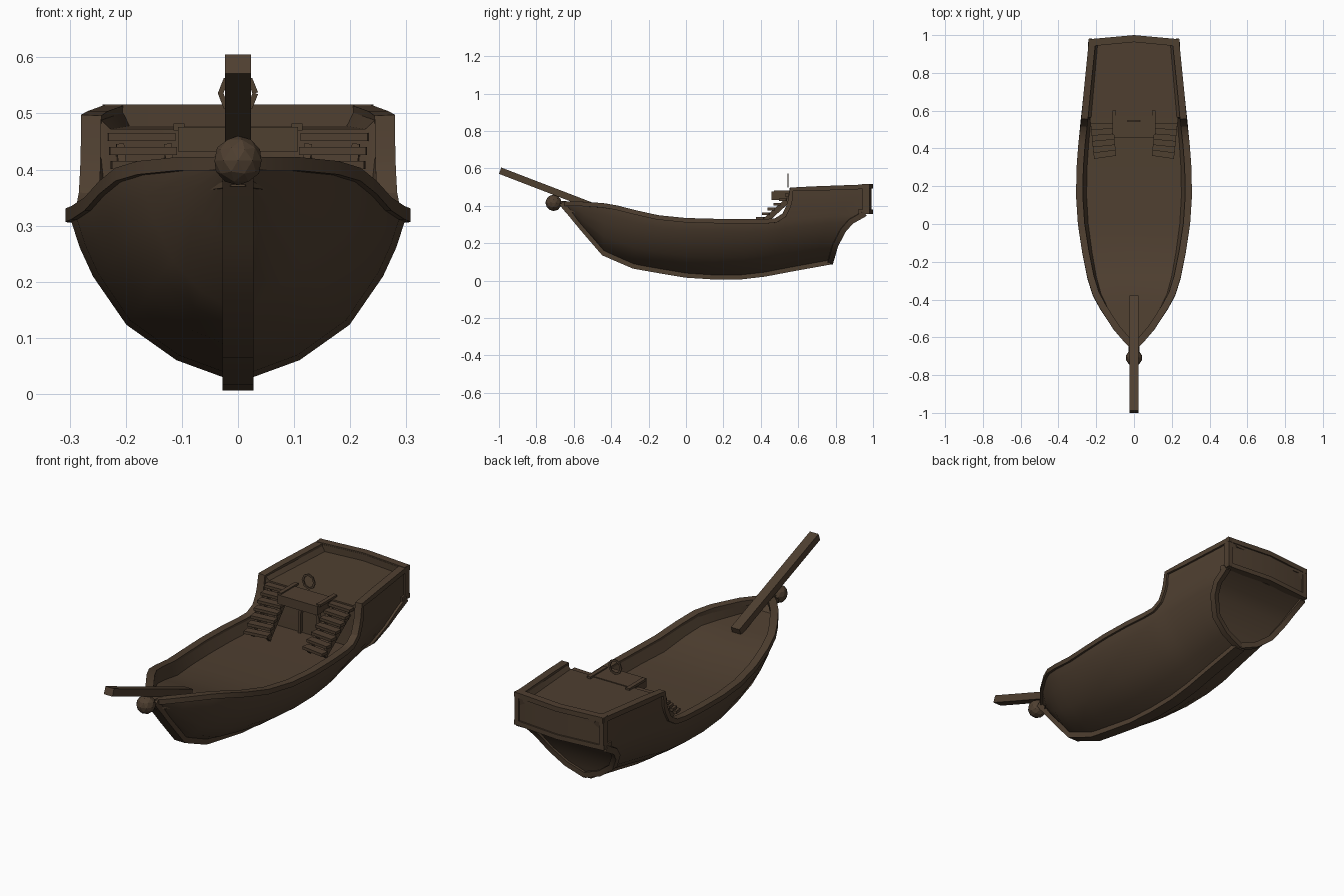
import bpy, bmesh, math
from mathutils import Vector, Matrix

if "Cube" in bpy.data.objects:
    bpy.data.objects.remove(bpy.data.objects["Cube"])

wood = bpy.data.materials.new("dark_brown_wood")
wood.diffuse_color = (0.078, 0.05, 0.03, 1)
wood.use_nodes = True
wood.node_tree.nodes["Principled BSDF"].inputs["Base Color"].default_value = wood.diffuse_color


def finish(bm, name, mirror=False, angle=30):
    bmesh.ops.recalc_face_normals(bm, faces=bm.faces)
    me = bpy.data.meshes.new(name)
    bm.to_mesh(me)
    bm.free()
    me.materials.append(wood)
    for p in me.polygons:
        p.use_smooth = True
    me.set_sharp_from_angle(angle=math.radians(angle))
    ob = bpy.data.objects.new(name, me)
    bpy.context.scene.collection.objects.link(ob)
    if mirror:
        ob.modifiers.new("mirror", 'MIRROR').use_mirror_merge = False
    return ob


def lerp(table, t):
    if t <= table[0][0]:
        return table[0][1]
    for (a, p), (b, q) in zip(table, table[1:]):
        if t <= b:
            return p + (q - p) * (t - a) / (b - a)
    return table[-1][1]


def box(name, x, y, z, mirror=False, turn=0):
    bm = bmesh.new()
    c = Vector((sum(x) / 2, sum(y) / 2, sum(z) / 2))
    m = Matrix.Translation(c) @ Matrix.Rotation(turn, 4, 'Z') @ Matrix.Diagonal(
        (x[1] - x[0], y[1] - y[0], z[1] - z[0], 1))
    bmesh.ops.create_cube(bm, size=1, matrix=m)
    return finish(bm, name, mirror)


def sweep(name, pts, w, h, hint=(1, 0, 0), mirror=False):
    """Rectangular bar along a path; w is measured along the hint axis."""
    pts = [Vector(p) for p in pts]
    hint = Vector(hint)
    bm = bmesh.new()
    rings = []
    for i, p in enumerate(pts):
        a = (p - pts[i - 1]).normalized() if i else Vector()
        b = (pts[i + 1] - p).normalized() if i < len(pts) - 1 else Vector()
        t = (a + b).normalized()
        s = (hint - t * hint.dot(t)).normalized()
        n = t.cross(s)
        rings.append([bm.verts.new(p + s * (w / 2 * i1) + n * (h / 2 * i2))
                      for i1, i2 in ((1, 1), (-1, 1), (-1, -1), (1, -1))])
    for r, q in zip(rings, rings[1:]):
        for k in range(4):
            bm.faces.new((r[k], r[(k + 1) % 4], q[(k + 1) % 4], q[k]))
    bm.faces.new(rings[0])
    bm.faces.new(rings[-1])
    return finish(bm, name, mirror)


# Hull lines: half breadth, sheer, keel, deck height, stern overhang
BREADTH = [(-.65, .018), (-.62, .04), (-.55, .1), (-.44, .172), (-.37, .21), (-.28, .238),
           (-.15, .264), (0, .287), (.15, .297), (.3, .294), (.42, .285), (.56, .27), (.98, .228)]
SHEER = [(-.65, .411), (-.55, .41), (-.44, .402), (-.37, .39), (-.28, .367), (-.15, .338), (0, .323),
         (.15, .319), (.42, .317), (.48, .322), (.525, .35), (.547, .395), (.556, .425),
         (.564, .488), (.98, .503)]
KEEL = [(-.65, .395), (-.62, .36), (-.55, .275), (-.44, .147), (-.28, .078), (-.15, .055), (0, .03),
        (.2, .017), (.36, .024), (.56, .062), (.77, .1)]
DECK = [(-.65, .37), (-.37, .342), (-.15, .285), (.1, .272), (.556, .272), (.564, .472), (.77, .478)]
STERN = [(.1, .77), (.2, .80), (.26, .83), (.31, .87), (.345, .92), (.365, .97), (.38, .98)]
SECTION = [(0, 0), (.37, .14), (.67, .36), (.87, .66), (.95, .84), (1, 1)]
STATIONS = [-.65, -.62, -.55, -.44, -.37, -.28, -.15, 0, .15, .3, .42, .48, .525, .547, .556,
            .564, .62, .7, .77]


def half_ring(u):
    w = max(0, (u - .564) / .206)
    zt, zk, zd = lerp(SHEER, u + w * .21), lerp(KEEL, u), lerp(DECK, u)
    zr = zk + (zt - zk) * .96 if u < .45 else min(zt - .012, .31 + .05 * (u - .45) / .32)

    def pt(f, z, inset=0):
        y = u + w * (lerp(STERN, z) - .77)
        return Vector((max(0, f * lerp(BREADTH, y) - inset), y, z))
    ring = [pt(f, zk + g * (zr - zk)) for f, g in SECTION]
    ring.append(pt(1, zt))
    ins = min(.026, lerp(BREADTH, u) * .4)
    ring += [pt(1, zt, ins), pt(.88, zd, ins * .4), pt(0, zd)]
    return ring


# Hull with bulwarks, decks and stern in one closed shell
halves = [half_ring(u) for u in STATIONS]
bm = bmesh.new()
flip = Vector((-1, 1, 1))
rings = [[bm.verts.new(p) for p in h] + [bm.verts.new(p * flip) for p in h[8:0:-1]] for h in halves]
for r, q in zip(rings, rings[1:]):
    for k in range(18):
        bm.faces.new((r[k], r[(k + 1) % 18], q[(k + 1) % 18], q[k]))
bm.faces.new(rings[0])
e = rings[-1]
bm.faces.new((e[0], e[1], e[17]))
for j in range(1, 6):
    bm.faces.new((e[j], e[j + 1], e[17 - j], e[18 - j]))
bm.faces.new(e[6:13])
finish(bm, "hull", angle=35)

# Rails, keel and stern trim
rail = [h[6] - Vector((min(.008, h[6].x), 0, 0)) for h in halves]
rail[0].x = 0
sweep("rail", rail, .036, .024, mirror=True)
keel = [(0, -.665, .415)] + [h[0] for h in halves]
sweep("keel", keel, .056, .028)
sweep("counter_rim", [h for h in halves[-1][:6]], .03, .026, (0, 1, 0), mirror=True)

# Stern panel, slightly bowed, with a raised frame


def bow_bar(name, z0, z1, y, depth, half):
    zc = (z0 + z1) / 2
    sweep(name, [(-half, y - .022, zc), (0, y, zc), (half, y - .022, zc)], depth, z1 - z0, (0, 1, 0))


bow_bar("stern_panel", .365, .51, .978, .03, .23)
bow_bar("stern_top_rail", .492, .516, .982, .036, .24)
bow_bar("stern_bottom_rail", .357, .38, .982, .036, .24)
box("stern_post", (.216, .24), (.945, .98), (.36, .514), mirror=True)
# Lower trim on the sides of the stern cabin
sweep("cabin_side_trim", [(.229, .975, .37), (.236, .92, .37)], .014, .02, mirror=True)

# Bowsprit and figurehead ball
sweep("bowsprit", [(0, -.994, .588), (0, -.385, .354)], .046, .036)
bm = bmesh.new()
bmesh.ops.create_icosphere(bm, subdivisions=2, radius=.044,
                           matrix=Matrix.Translation((0, -.708, .416)))
finish(bm, "figurehead_ball", angle=5)
box("figurehead_neck", (-.015, .015), (-.69, -.64), (.4, .425))

# Balcony in front of the quarterdeck
box("balcony", (-.107, .107), (.458, .575), (.432, .476))
box("balcony_curb", (.095, .115), (.47, .6), (.47, .482), mirror=True)

# Arched cabin door
arch = [(-.05, .553, .272), (-.05, .553, .365)]
arch += [(-.05 * math.cos(a), .553, .365 + .05 * math.sin(a))
         for a in [math.pi * k / 6 for k in range(1, 6)]]
arch += [(.05, .553, .365), (.05, .553, .272)]
sweep("door_frame", arch, .02, .014, (0, 1, 0))

# Two flights of stairs
for i in range(7):
    k = i / 6
    y = .55 - .178 * k
    box(f"stair_step_{i + 1}", (.112 - .016 * k, .232 - .018 * k), (y - .019, y + .019),
        (.451 - .025 * i, .465 - .025 * i), mirror=True, turn=-.1 * k - .04)
for n, x in (("inner", .125), ("outer", .21)):
    sweep(f"stair_{n}_stringer", [(x, .55, .435), (x - .016, .385, .285)], .014, .03, mirror=True)

# Steering wheel ring with a small hub post
wheel = [(.031 * math.cos(a), .545, .536 + .033 * math.sin(a))
         for a in [math.tau * k / 8 for k in range(9)]]
sweep("steering_wheel", wheel, .006, .01, (0, 1, 0))
